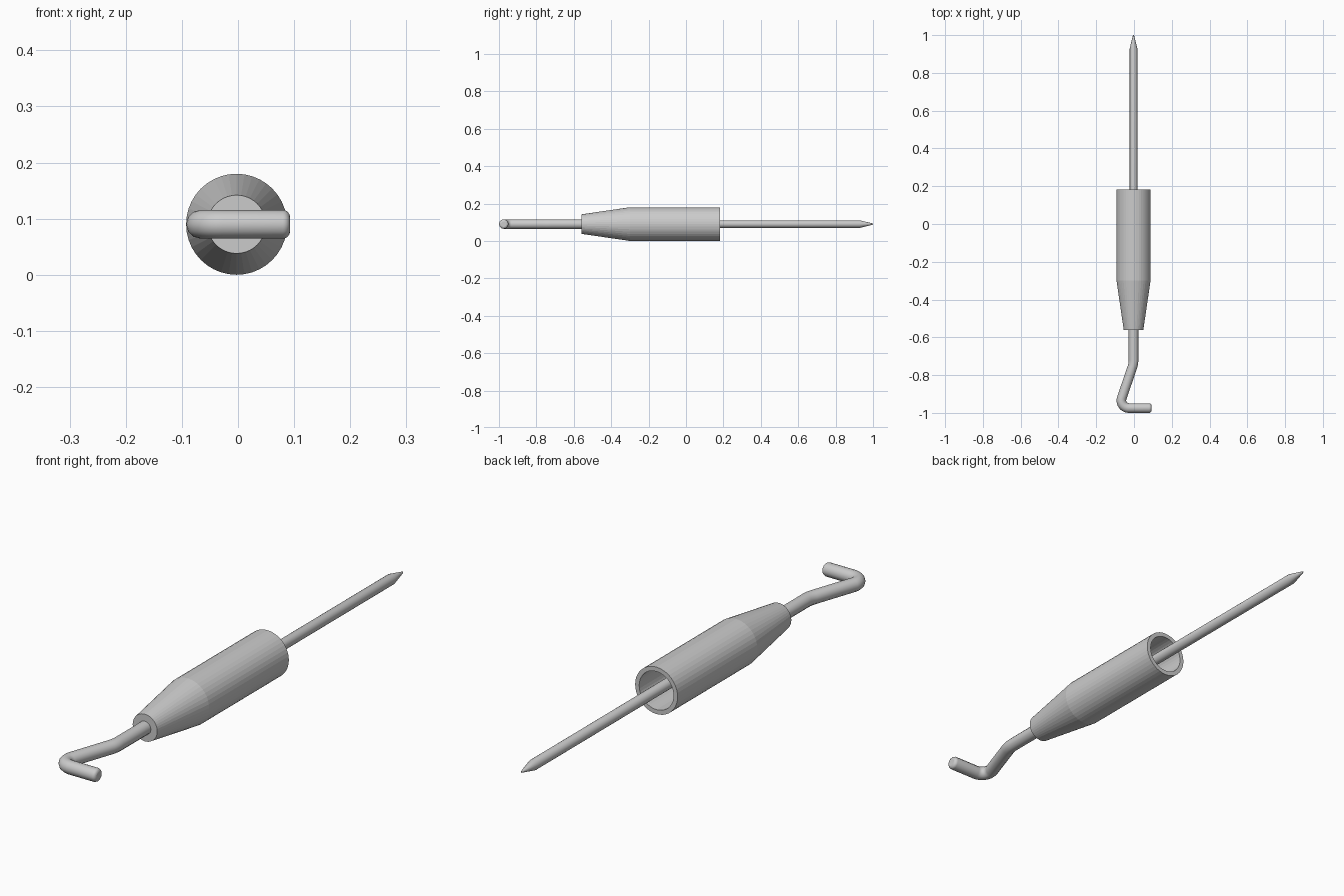
import bpy, bmesh, math
from mathutils import Vector

if "Cube" in bpy.data.objects:
    bpy.data.objects.remove(bpy.data.objects["Cube"])

CX, CZ = -0.0025, 0.09   # shared long axis of all parts


def lathe(name, profile, sides, smooth):
    """Revolve (radius, y) points round the long axis; radius 0 closes to a point."""
    bm = bmesh.new()
    verts = [bm.verts.new((CX + r, y, CZ)) for r, y in profile]
    edges = [bm.edges.new(p) for p in zip(verts, verts[1:])]
    bmesh.ops.spin(bm, geom=verts + edges, cent=(CX, 0, CZ), axis=(0, 1, 0),
                   angle=math.tau, steps=sides)
    bmesh.ops.remove_doubles(bm, verts=bm.verts, dist=1e-5)
    bmesh.ops.recalc_face_normals(bm, faces=bm.faces)
    me = bpy.data.meshes.new(name)
    bm.to_mesh(me)
    bm.free()
    ob = bpy.data.objects.new(name, me)
    bpy.context.collection.objects.link(ob)
    if smooth:
        smooth_shade(ob)
    return ob


def smooth_shade(ob):
    bpy.ops.object.select_all(action='DESELECT')
    ob.select_set(True)
    bpy.context.view_layer.objects.active = ob
    bpy.ops.object.shade_smooth_by_angle(angle=math.radians(35))


def fillet(a, corner, b, radius, steps):
    """Points of an arc that rounds the corner between a and b."""
    u, v = (a - corner).normalized(), (b - corner).normalized()
    half = u.angle(v) / 2
    centre = corner + (u + v).normalized() * radius / math.sin(half)
    t = radius / math.tan(half)
    s = (corner + u * t - centre).normalized()
    e = (corner + v * t - centre).normalized()
    return [centre + s.slerp(e, i / steps) * radius for i in range(steps + 1)]


# Hollow sleeve, tapered at the front and open at the back
lathe("sleeve", [(0, -0.56), (0.052, -0.56), (0.09, -0.30), (0.09, 0.183),
                 (0.073, 0.183), (0.073, -0.30), (0.037, -0.54), (0, -0.54)], 40, False)

# Straight needle with a sharp tip
lathe("needle", [(0, -0.55), (0.02, -0.55), (0.02, 0.93), (0.003, 1.0), (0, 1.0)], 20, True)

# Bent hook with a rounded end
R = 0.0255
p = [Vector(q) for q in ((CX, -0.55, CZ), (CX, -0.74, CZ),
                         (-0.083, -0.9745, CZ), (0.08, -0.9745, CZ))]
path = [p[0]] + fillet(p[0], p[1], p[2], 0.12, 6) + fillet(p[1], p[2], p[3], 0.04, 10)
points = [(q, 1.0) for q in path]
for i in range(6):
    a = math.radians(i * 16)
    points.append((p[3] + Vector((0.0125 * math.sin(a), 0, 0)), 0.5 + 0.5 * math.cos(a)))

curve = bpy.data.curves.new("hook", 'CURVE')
curve.dimensions = '3D'
curve.bevel_depth = R
curve.bevel_resolution = 4
curve.use_fill_caps = True
spline = curve.splines.new('POLY')
spline.points.add(len(points) - 1)
for sp, (co, r) in zip(spline.points, points):
    sp.co = (*co, 1)
    sp.radius = r
hook = bpy.data.objects.new("hook", curve)
bpy.context.collection.objects.link(hook)
bpy.ops.object.select_all(action='DESELECT')
hook.select_set(True)
bpy.context.view_layer.objects.active = hook
bpy.ops.object.convert(target='MESH')
smooth_shade(bpy.context.view_layer.objects.active)
